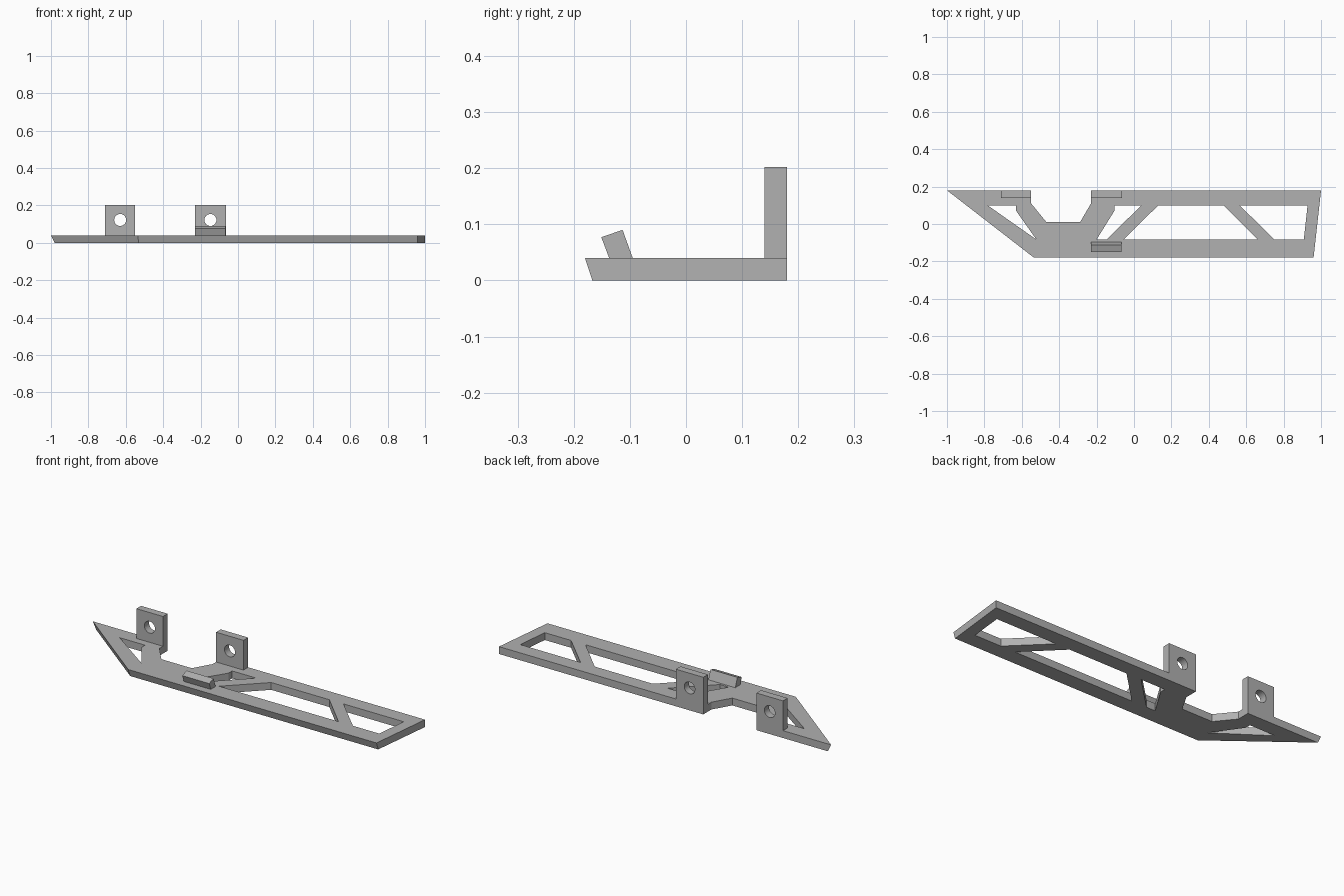
import bpy
import bmesh
from math import cos, sin, tau

if "Cube" in bpy.data.objects:
    bpy.data.objects.remove(bpy.data.objects["Cube"], do_unlink=True)

grey = bpy.data.materials.new("light grey")
grey.use_nodes = True
colour = (0.44, 0.44, 0.44, 1)
grey.diffuse_color = colour
grey.node_tree.nodes["Principled BSDF"].inputs["Base Color"].default_value = colour

THICK = 0.04
BACK = 0.18


def prism(name, start_loops, end_loops, place, start, end):
    """Solid between two flat faces; the first loop is the rim, the rest are holes."""
    bm = bmesh.new()
    caps = ([], [])
    for loop_a, loop_b in zip(start_loops, end_loops):
        rings = []
        for loop, depth, cap in ((loop_a, start, caps[0]), (loop_b, end, caps[1])):
            ring = [bm.verts.new(place(u, v, depth)) for u, v in loop]
            cap += [bm.edges.new((ring[i - 1], ring[i])) for i in range(len(ring))]
            rings.append(ring)
        a, b = rings
        for i in range(len(a)):
            bm.faces.new((a[i - 1], a[i], b[i], b[i - 1]))
    for cap in caps:
        bmesh.ops.triangle_fill(bm, edges=cap, use_beauty=True)
    bmesh.ops.recalc_face_normals(bm, faces=bm.faces[:])
    mesh = bpy.data.meshes.new(name)
    bm.to_mesh(mesh)
    bm.free()
    mesh.materials.append(grey)
    obj = bpy.data.objects.new(name, mesh)
    bpy.context.collection.objects.link(obj)
    return obj


# Base plate: notched rim, undercut along the front and slanted end
notch = [(-0.55, BACK), (-0.55, 0.11), (-0.47, 0.012), (-0.287, 0.012),
         (-0.23, 0.11), (-0.23, BACK)]
right_end = [(1, BACK)]
top_rim = [(-1, BACK)] + notch + right_end + [(0.96, -0.18), (-0.535, -0.18)]
bottom_rim = [(-0.98, BACK)] + notch + right_end + [(0.961, -0.167), (-0.532, -0.167)]

# Openings that leave the diagonal braces
HI, LO = 0.10, -0.083
openings = [
    [(-0.783, HI), (-0.63, HI), (-0.63, 0.07), (-0.522, LO)],
    [(-0.105, HI), (0.04, HI), (-0.147, LO), (-0.2, LO), (-0.105, 0.07)],
    [(0.13, HI), (0.48, HI), (0.663, LO), (-0.056, LO)],
    [(0.565, HI), (0.928, HI), (0.908, LO), (0.75, LO)],
]
prism("base_plate", [bottom_rim] + openings, [top_rim] + openings,
      lambda u, v, d: (u, v, d), 0, THICK)

# Upright mounting tabs with a round bolt hole
for name, x0, x1 in (("right_tab", -0.71, -0.55), ("middle_tab", -0.23, -0.065)):
    mid = (x0 + x1) / 2
    rim = [(x0, THICK), (x1, THICK), (x1, 0.202), (x0, 0.202)]
    hole = [(mid + 0.032 * cos(tau * i / 32), 0.122 + 0.032 * sin(tau * i / 32))
            for i in range(32)]
    prism(name, [rim, hole], [rim, hole], lambda u, v, d: (u, d, v), 0.14, BACK)

# Leaning stop block on the front rail
side = [(-0.137, THICK), (-0.095, THICK), (-0.113, 0.09), (-0.151, 0.077)]
prism("stop_block", [side], [side], lambda u, v, d: (d, u, v), -0.23, -0.068)
